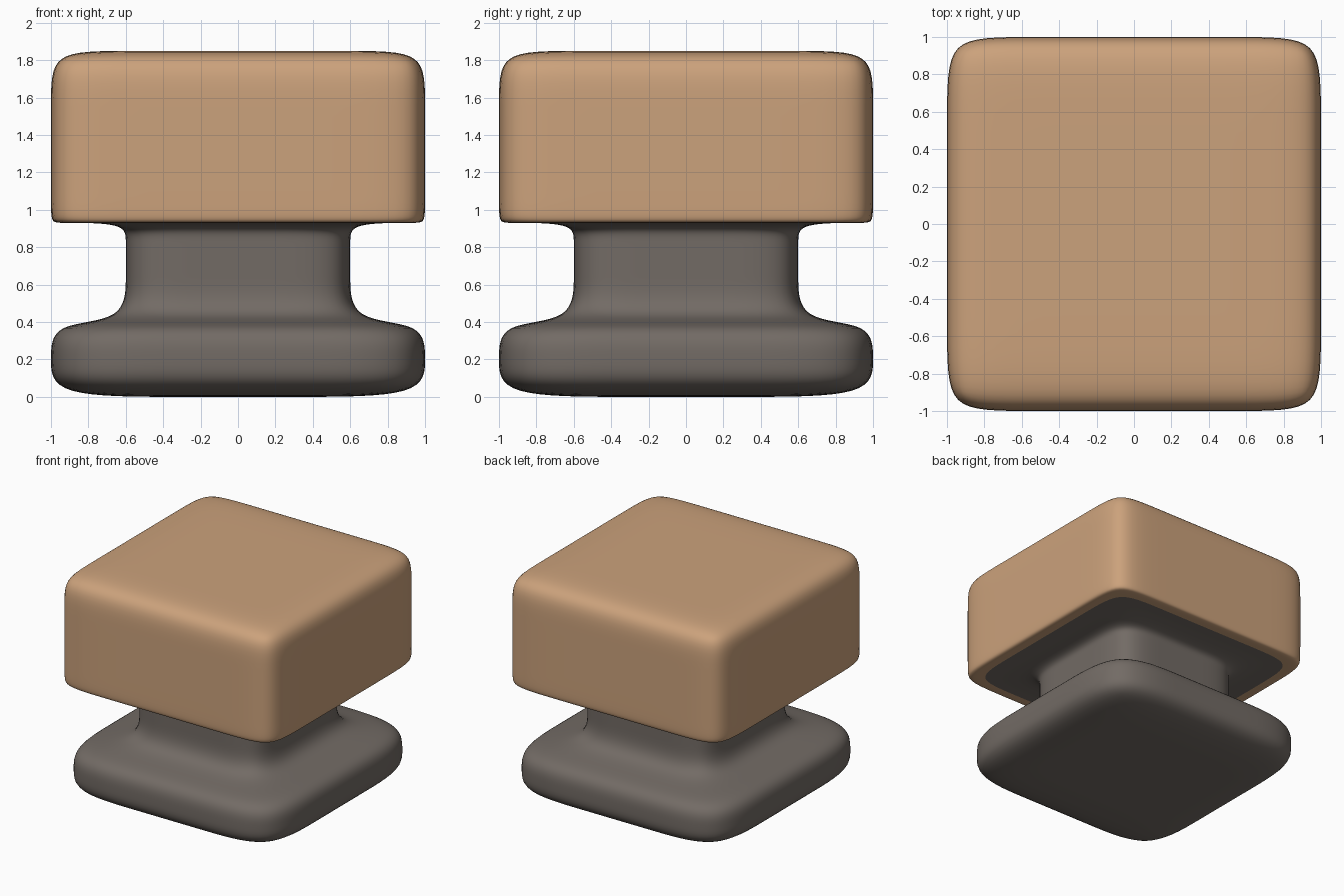
import bpy, bmesh

if "Cube" in bpy.data.objects:
    bpy.data.objects.remove(bpy.data.objects["Cube"])

# Cage rings from bottom to top: half size, height, corner loop ratio
RINGS = [
    (1.00, 0.00, 0.33), (1.00, 0.20, 0.33), (1.00, 0.40, 0.33),   # foot
    (0.60, 0.40, 0.33), (0.60, 0.65, 0.33), (0.60, 0.84, 0.33),   # neck
    (0.60, 0.93, 0.33), (0.95, 0.93, 0.64),                       # underside
    (1.00, 0.93, 0.64), (1.00, 1.03, 0.64), (1.00, 1.60, 0.64),   # block
    (1.00, 1.85, 0.64),
]
FIRST_TAN_BAND = 7


def material(name, color):
    mat = bpy.data.materials.new(name)
    mat.diffuse_color = (*color, 1)
    mat.use_nodes = True
    mat.node_tree.nodes["Principled BSDF"].inputs["Base Color"].default_value = mat.diffuse_color
    return mat


def add_ring(bm, s, z, ratio):
    """Square ring with three segments per side, counter-clockwise."""
    b = s * ratio
    side = [(-s, -s), (-b, -s), (b, -s)]
    pts = []
    for _ in range(4):
        pts += side
        side = [(-y, x) for x, y in side]
    return [bm.verts.new((x, y, z)) for x, y in pts]


def cap(bm, ring, s, z, ratio, mat, flip):
    """Close a ring with a 3 x 3 grid of quads."""
    b = s * ratio
    c = [bm.verts.new((x, y, z)) for x, y in ((-b, -b), (b, -b), (b, b), (-b, b))]
    quads = [c]
    for k in range(4):
        r = lambda i: ring[(3 * k + i) % 12]
        quads.append([r(-1), r(0), r(1), c[k]])
        quads.append([r(1), r(2), c[(k + 1) % 4], c[k]])
    for q in quads:
        f = bm.faces.new(q[::-1] if flip else q)
        f.material_index = mat


bm = bmesh.new()
rings = [add_ring(bm, *r) for r in RINGS]

# Side bands
for n, (lo, hi) in enumerate(zip(rings, rings[1:])):
    for i in range(12):
        j = (i + 1) % 12
        f = bm.faces.new((lo[i], lo[j], hi[j], hi[i]))
        f.material_index = int(n >= FIRST_TAN_BAND)

# Bottom and top
cap(bm, rings[0], *RINGS[0], 0, True)
cap(bm, rings[-1], *RINGS[-1], 1, False)
for f in bm.faces:
    f.smooth = True

mesh = bpy.data.meshes.new("block_on_pedestal")
bm.to_mesh(mesh)
bm.free()
mesh.materials.append(material("dark_grey", (0.17, 0.147, 0.13)))
mesh.materials.append(material("tan", (0.60, 0.36, 0.20)))
obj = bpy.data.objects.new("block_on_pedestal", mesh)
bpy.context.collection.objects.link(obj)

# Soft rounding
sub = obj.modifiers.new("rounding", "SUBSURF")
sub.levels = sub.render_levels = 3
